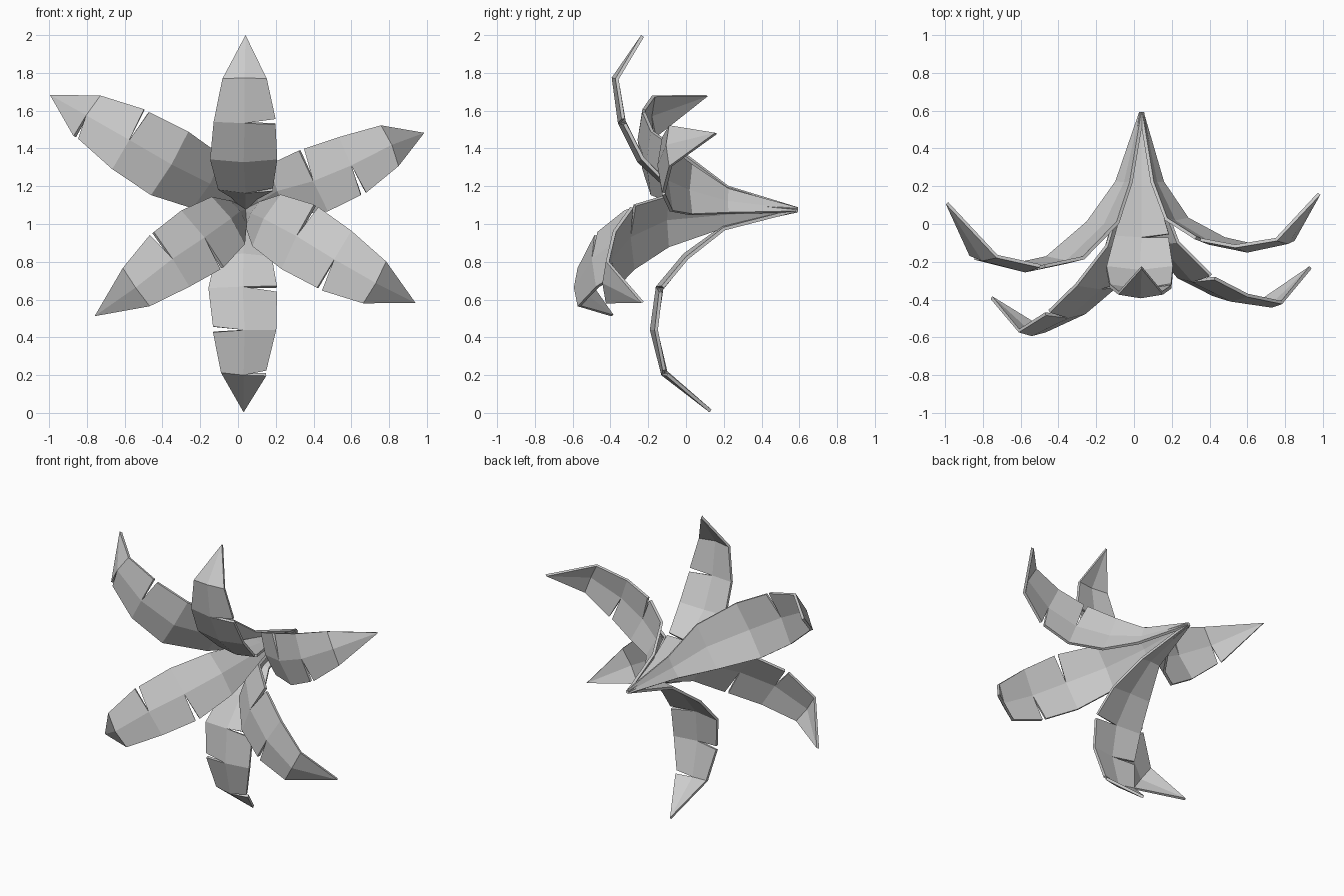
import bpy, bmesh
from mathutils import Vector

if "Cube" in bpy.data.objects:
    bpy.data.objects.remove(bpy.data.objects["Cube"])

BASE = (0.04, 0.59, 1.075)
WIDTHS = [0.012, 0.075, 0.155, 0.19, 0.175, 0.125, 0.0]   # half widths along a petal
RIDGE = [0.0, 0.01, 0.02, 0.025, 0.025, 0.02, 0.0]        # raised midrib

# name: (midrib points from throat to tip, torn edges as (station, side), width scale)
PETALS = {
    "petal_top": ([(0.04, 0.2, 1.14), (0.04, -0.07, 1.18), (0.03, -0.24, 1.34),
                   (0.035, -0.34, 1.54), (0.035, -0.375, 1.77), (0.04, -0.23, 1.995)],
                  [(4, -1), (2, -1)], 0.93),
    "petal_bottom": ([(0.03, 0.2, 0.98), (0.03, -0.0, 0.83), (0.025, -0.14, 0.66),
                      (0.035, -0.17, 0.44), (0.03, -0.115, 0.21), (0.03, 0.13, 0.01)],
                     [(3, 1), (4, -1), (5, 1)], 0.95),
    "petal_upper_left": ([(-0.05, 0.22, 1.13), (-0.16, 0.0, 1.22), (-0.36, -0.19, 1.32),
                          (-0.575, -0.235, 1.445), (-0.795, -0.18, 1.57), (-0.99, 0.11, 1.68)],
                         [(4, -1), (5, 1)], 1.02),
    "petal_upper_right": ([(0.12, 0.22, 1.12), (0.22, 0.02, 1.18), (0.405, -0.09, 1.23),
                           (0.60, -0.13, 1.31), (0.805, -0.09, 1.415), (0.98, 0.16, 1.48)],
                          [(4, -1), (3, 1)], 0.93),
    "petal_lower_right": ([(0.08, 0.2, 1.05), (0.15, -0.1, 1.02), (0.32, -0.29, 0.93),
                           (0.515, -0.39, 0.81), (0.725, -0.425, 0.69), (0.935, -0.23, 0.585)],
                          [(4, -1), (3, 1)], 1.0),
    "petal_lower_left": ([(0.0, 0.2, 1.06), (-0.05, -0.12, 1.02), (-0.19, -0.33, 0.92),
                          (-0.355, -0.48, 0.81), (-0.54, -0.575, 0.665), (-0.755, -0.39, 0.515)],
                         [(4, -1), (3, 1)], 0.98),
}


def make_petal(name, path, tears, scale):
    pts = [Vector(p) for p in [BASE] + path]
    last = len(pts) - 1
    radial = pts[-1] - pts[0]
    across = Vector((-radial.z, 0, radial.x)).normalized()
    bm = bmesh.new()
    cache = {}

    def vert(i, side, seg):
        # torn edges get their own vertex for each neighbouring segment
        torn = side != 0 and (i, side) in tears
        key = (i, side if 0 < i < last or i == 0 else 0, seg if torn else -1)
        if key not in cache:
            along = (pts[min(i + 1, last)] - pts[max(i - 1, 0)]).normalized()
            co = pts[i] + across * side * WIDTHS[i] * scale
            inward = along.cross(across).normalized()
            co += inward * (RIDGE[i] * (0.5 if side == 0 else -0.5))
            if torn:
                co += along * (0.014 if seg == i else -0.014)
            cache[key] = bm.verts.new(co)
        return cache[key]

    # two facets per segment, closing to a point at the tip
    for s in range(last):
        for side in (-1, 1):
            ring = [vert(s, 0, s), vert(s, side, s)]
            if s + 1 < last:
                ring.append(vert(s + 1, side, s))
            ring.append(vert(s + 1, 0, s))
            bm.faces.new(ring if side > 0 else ring[::-1])
    mesh = bpy.data.meshes.new(name)
    bm.to_mesh(mesh)
    bm.free()
    obj = bpy.data.objects.new(name, mesh)
    bpy.context.collection.objects.link(obj)
    # thin sheet thickness
    mod = obj.modifiers.new("thickness", 'SOLIDIFY')
    mod.thickness = 0.018
    mod.offset = 0


for petal_name, (path, tears, scale) in PETALS.items():
    make_petal(petal_name, path, tears, scale)
